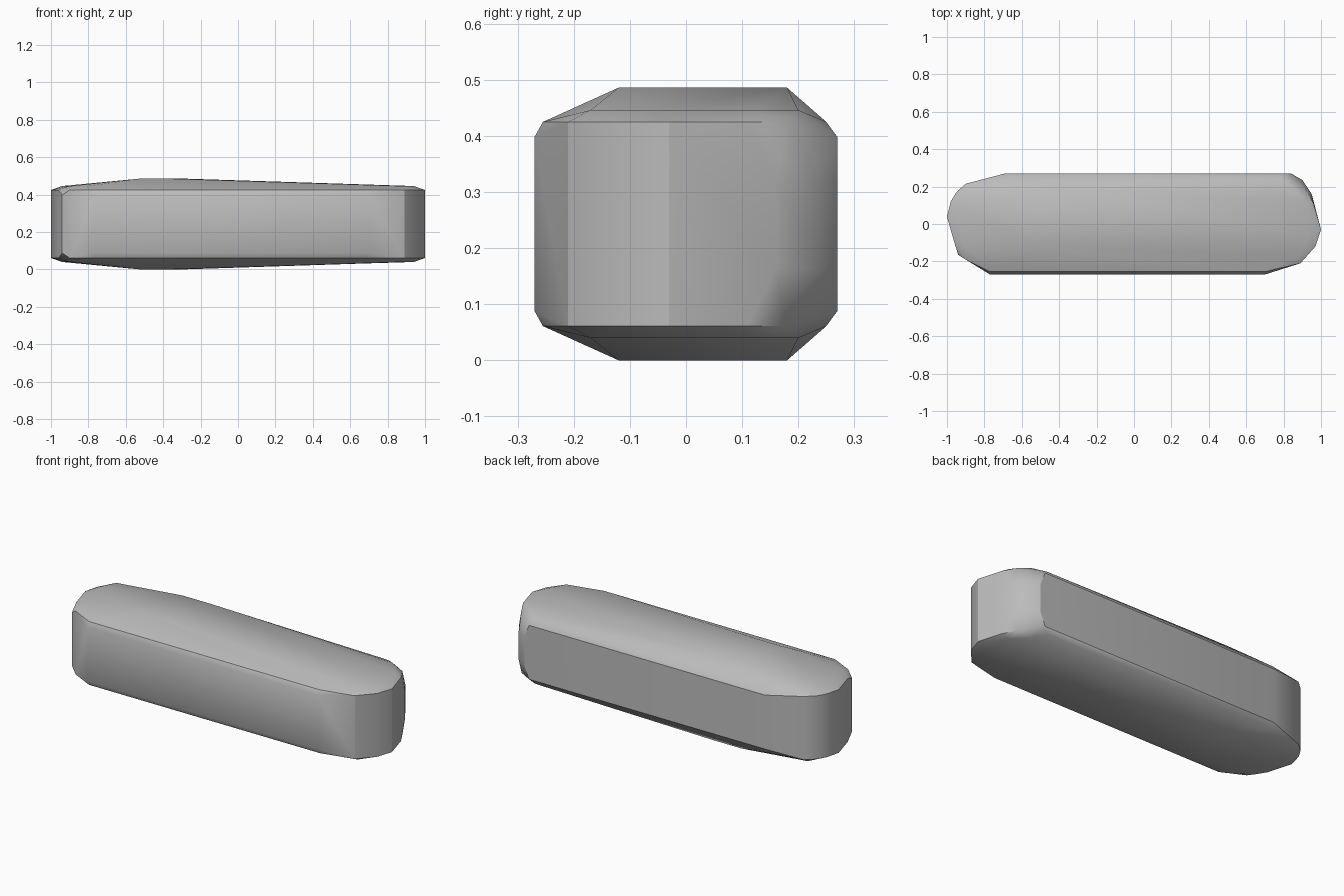
import bpy, bmesh, math

cube = bpy.data.objects.get("Cube")
if cube:
    bpy.data.objects.remove(cube, do_unlink=True)

grey = bpy.data.materials.new("mid grey")
grey.use_nodes = True
colour = (0.5, 0.5, 0.5, 1)
grey.diffuse_color = colour
grey.node_tree.nodes["Principled BSDF"].inputs["Base Color"].default_value = colour

MID = 0.243
# Rings of plan points, each with its distance above and below mid height
crown = [(-0.52, -0.12), (-0.38, -0.12), (-0.3, 0.18), (-0.48, 0.18)]
shoulder = [(-0.94, 0.1), (-0.9, 0.18), (-0.9, -0.13), (-0.8, -0.2),
            (0.94, -0.06), (0.88, -0.17), (0.92, 0.12), (0.84, 0.2)]
rim = [(-1, 0.04), (-0.98, 0.12), (-0.95, 0.17), (-0.9, 0.215), (-0.7, 0.25),
       (0.78, 0.25), (0.92, 0.18), (0.96, 0.11), (1, -0.03), (0.97, -0.12),
       (0.89, -0.21), (0.7, -0.255), (-0.77, -0.255), (-0.9, -0.19), (-0.96, -0.1)]
side = [(-0.69, 0.27), (0.81, 0.27), (0.7, -0.27), (-0.77, -0.27), (-0.94, -0.165)]
corner = [(0.84, 0.27), (0.9, 0.235), (0.95, 0.16)]
rings = [(crown, 0.243), (shoulder, 0.203), (rim, 0.182), (side, 0.155), (corner, 0.08)]

# Bar body: a convex skin round the rings, mirrored top to bottom
bm = bmesh.new()
for points, half in rings:
    for x, y in points:
        for sign in (-1, 1):
            bm.verts.new((x, y, MID + sign * half))
hull = bmesh.ops.convex_hull(bm, input=bm.verts[:])
loose = {g for g in hull["geom_interior"] + hull["geom_unused"]
         if isinstance(g, bmesh.types.BMVert)}
bmesh.ops.delete(bm, geom=list(loose), context="VERTS")
bmesh.ops.dissolve_limit(bm, angle_limit=math.radians(1), verts=bm.verts[:], edges=bm.edges[:])
bmesh.ops.recalc_face_normals(bm, faces=bm.faces[:])

mesh = bpy.data.meshes.new("bar_body")
bm.to_mesh(mesh)
bm.free()
mesh.materials.append(grey)
body = bpy.data.objects.new("bar_body", mesh)
bpy.context.collection.objects.link(body)

# Soft sides with a crisp rim
bpy.ops.object.select_all(action="DESELECT")
body.select_set(True)
bpy.context.view_layer.objects.active = body
bpy.ops.object.shade_smooth_by_angle(angle=math.radians(30))
